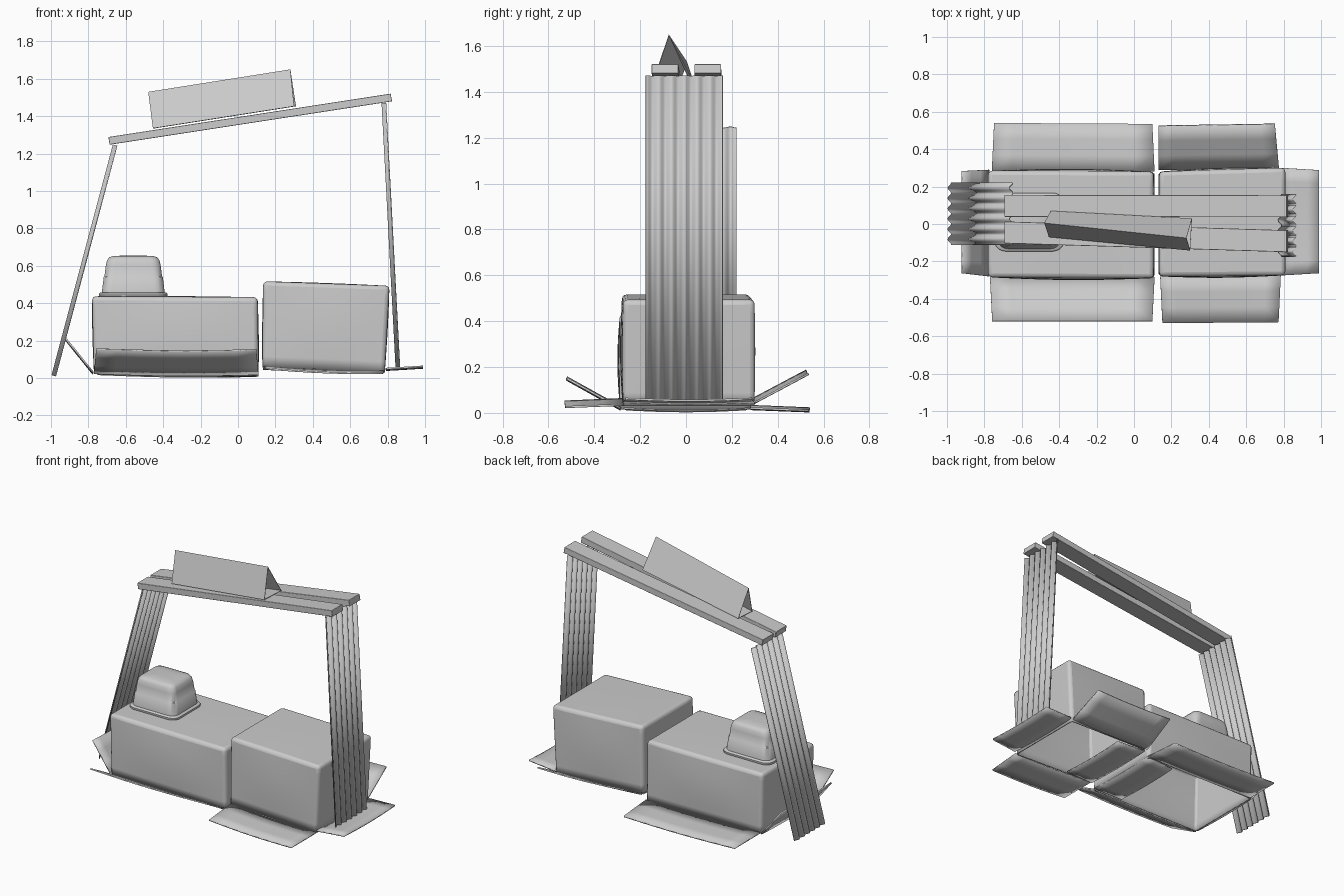
import bpy, bmesh
from math import sin, cos, pi, radians
from mathutils import Vector

if "Cube" in bpy.data.objects:
    bpy.data.objects.remove(bpy.data.objects["Cube"])


def finish(name, bm, thick=0.0, bevel=0.0, smooth=True, offset=0.0):
    bmesh.ops.recalc_face_normals(bm, faces=bm.faces)
    me = bpy.data.meshes.new(name)
    bm.to_mesh(me)
    bm.free()
    ob = bpy.data.objects.new(name, me)
    bpy.context.collection.objects.link(ob)
    if bevel:
        m = ob.modifiers.new("bevel", 'BEVEL')
        m.width, m.segments, m.angle_limit = bevel, 3, radians(45)
    if thick:
        m = ob.modifiers.new("solid", 'SOLIDIFY')
        m.thickness, m.offset = thick, offset
    if smooth:
        bpy.ops.object.select_all(action='DESELECT')
        ob.select_set(True)
        bpy.context.view_layer.objects.active = ob
        bpy.ops.object.shade_smooth_by_angle(angle=radians(40))
    return ob


def grid(name, fn, nu, nv, thick):
    """Sheet through fn(u, v) with u, v in 0..1."""
    bm = bmesh.new()
    rows = [[bm.verts.new(fn(i / nu, j / nv)) for j in range(nv + 1)] for i in range(nu + 1)]
    for i in range(nu):
        for j in range(nv):
            bm.faces.new((rows[i][j], rows[i + 1][j], rows[i + 1][j + 1], rows[i][j + 1]))
    return finish(name, bm, thick)


# Open-bottomed cardboard boxes, slightly skewed and bulged
def carton(name, xb, xt, zb, zt, y_left, y_right, bulge):
    bm = bmesh.new()
    bmesh.ops.create_cube(bm, size=2)
    bmesh.ops.subdivide_edges(bm, edges=bm.edges[:], cuts=7, use_grid_fill=True)
    bottom = [f for f in bm.faces if f.calc_center_median().z < -0.99]
    bmesh.ops.delete(bm, geom=bottom, context='FACES')
    mix = lambda p, t: p[0] + (p[1] - p[0]) * t
    for v in bm.verts:
        a, b, c = v.co
        u, w, h = (a + 1) / 2, (b + 1) / 2, (c + 1) / 2
        x = mix((mix(xb, u), mix(xt, u)), h)
        y = mix((mix(y_left, w), mix(y_right, w)), u)
        z = mix((mix(zb, u), mix(zt, u)), h)
        hump = lambda s, t: bulge * cos(s * pi / 2) * cos(t * pi / 2)
        v.co = (x + a ** 3 * hump(b, c) * 0.3, y + b ** 3 * hump(a, c),
                z + c ** 3 * hump(a, b) * 0.3)
    finish(name, bm, 0.01, 0.022, offset=-1)


carton("long_box", (-0.77, 0.11), (-0.78, 0.105), (0.025, 0.015), (0.437, 0.432),
       (-0.285, 0.285), (-0.29, 0.28), 0.012)
carton("tall_box", (0.13, 0.785), (0.135, 0.81), (0.06, 0.03), (0.517, 0.493),
       (-0.28, 0.28), (-0.275, 0.30), 0.01)

# Box flaps: hinge start, hinge end, outward reach
flaps = {
    "long_box_front_flap": ((-0.77, -0.285, 0.025), (0.11, -0.285, 0.02), (0.0, -0.235, 0.13)),
    "long_box_back_flap": ((-0.76, 0.285, 0.03), (0.11, 0.28, 0.02), (0.0, 0.255, -0.01)),
    "long_box_left_flap": ((-0.775, -0.28, 0.03), (-0.775, 0.29, 0.03), (-0.145, 0.005, 0.18)),
    "long_box_inner_flap": ((0.11, -0.27, 0.02), (0.11, 0.27, 0.02), (-0.22, 0.0, -0.005)),
    "tall_box_front_flap": ((0.14, -0.28, 0.06), (0.785, -0.275, 0.035), (0.0, -0.25, -0.01)),
    "tall_box_back_flap": ((0.13, 0.29, 0.06), (0.775, 0.30, 0.045), (-0.01, 0.235, 0.125)),
    "tall_box_right_flap": ((0.79, -0.275, 0.05), (0.79, 0.30, 0.05), (0.2, 0.0, 0.012)),
    "tall_box_inner_flap": ((0.135, -0.27, 0.055), (0.135, 0.27, 0.055), (0.22, 0.0, -0.005)),
}
for name, (a, b, r) in flaps.items():
    a, b, r = Vector(a), Vector(b), Vector(r)
    mid = (b - a).normalized()

    def flap(u, v):
        p = a.lerp(b, u) + r * v + mid * 0.012 * v * (1 - 2 * u)
        p.z -= 0.008 * sin(pi * u)
        return p
    grid(name, flap, 8, 3, 0.009)


# Leaning corrugated panels
def corrugated(name, foot, head, y0, y1, waves=6):
    f, h = Vector((foot[0], 0, foot[1])), Vector((head[0], 0, head[1]))
    d = (h - f).normalized()
    n = Vector((d.z, 0, -d.x))

    def wave(u, v):
        return f.lerp(h, v) + n * 0.010 * cos(2 * pi * waves * u) + Vector((0, y0 + (y1 - y0) * u, 0))
    grid(name, wave, waves * 8, 1, 0.005)


corrugated("left_panel", (-0.985, 0.012), (-0.657, 1.245), -0.11, 0.22)
corrugated("right_panel", (0.855, 0.05), (0.78, 1.47), -0.175, 0.16)


# Sloping planks across the top
def plank(name, y_left, y_right):
    bm = bmesh.new()
    bmesh.ops.create_cube(bm, size=1)
    for v in bm.verts:
        u, k = v.co.x + 0.5, v.co.z
        v.co = (-0.69 + 1.51 * u - 0.007 * k, y_left + (y_right - y_left) * u + v.co.y * 0.117,
                1.268 + 0.232 * u + k * 0.041)
    finish(name, bm, bevel=0.003, smooth=False)


plank("back_plank", 0.097, 0.095)
plank("front_plank", -0.045, -0.092)

# Folded tent card: ridge, front and back panels plus base
ends = (
    [(-0.445, 0.07, 1.335), (-0.48, 0.005, 1.53), (-0.455, -0.07, 1.335)],
    [(0.31, 0.03, 1.453), (0.28, -0.075, 1.65), (0.30, -0.142, 1.453)],
)
bm = bmesh.new()
left, right = [[bm.verts.new(p) for p in e] for e in ends]
for i in range(3):
    j = (i + 1) % 3
    bm.faces.new((left[i], right[i], right[j], left[j]))
finish("tent_card", bm, 0.005, smooth=False, offset=-1)

# Upturned tub on the long box: stacked rounded-square rings
profile = [(0.432, 0.180), (0.438, 0.184), (0.450, 0.184), (0.456, 0.178), (0.458, 0.168),
           (0.54, 0.158), (0.544, 0.154), (0.60, 0.147), (0.63, 0.140), (0.645, 0.128),
           (0.652, 0.108), (0.655, 0.05)]
bm = bmesh.new()
prev = None
for z, s in profile:
    rad = s * 0.33
    ring = []
    for q in range(4):
        sx, sy = (1, -1, -1, 1)[q], (1, 1, -1, -1)[q]
        for k in range(7):
            t = pi / 2 * (q + k / 6)
            ring.append(bm.verts.new((-0.56 + sx * (s - rad) + rad * cos(t),
                                      0.01 + 0.85 * (sy * (s - rad) + rad * sin(t)), z)))
    if prev:
        for i in range(len(ring)):
            j = (i + 1) % len(ring)
            bm.faces.new((prev[i], prev[j], ring[j], ring[i]))
    else:
        bm.faces.new(ring)
    prev = ring
bm.faces.new(prev)
finish("upturned_tub", bm)
